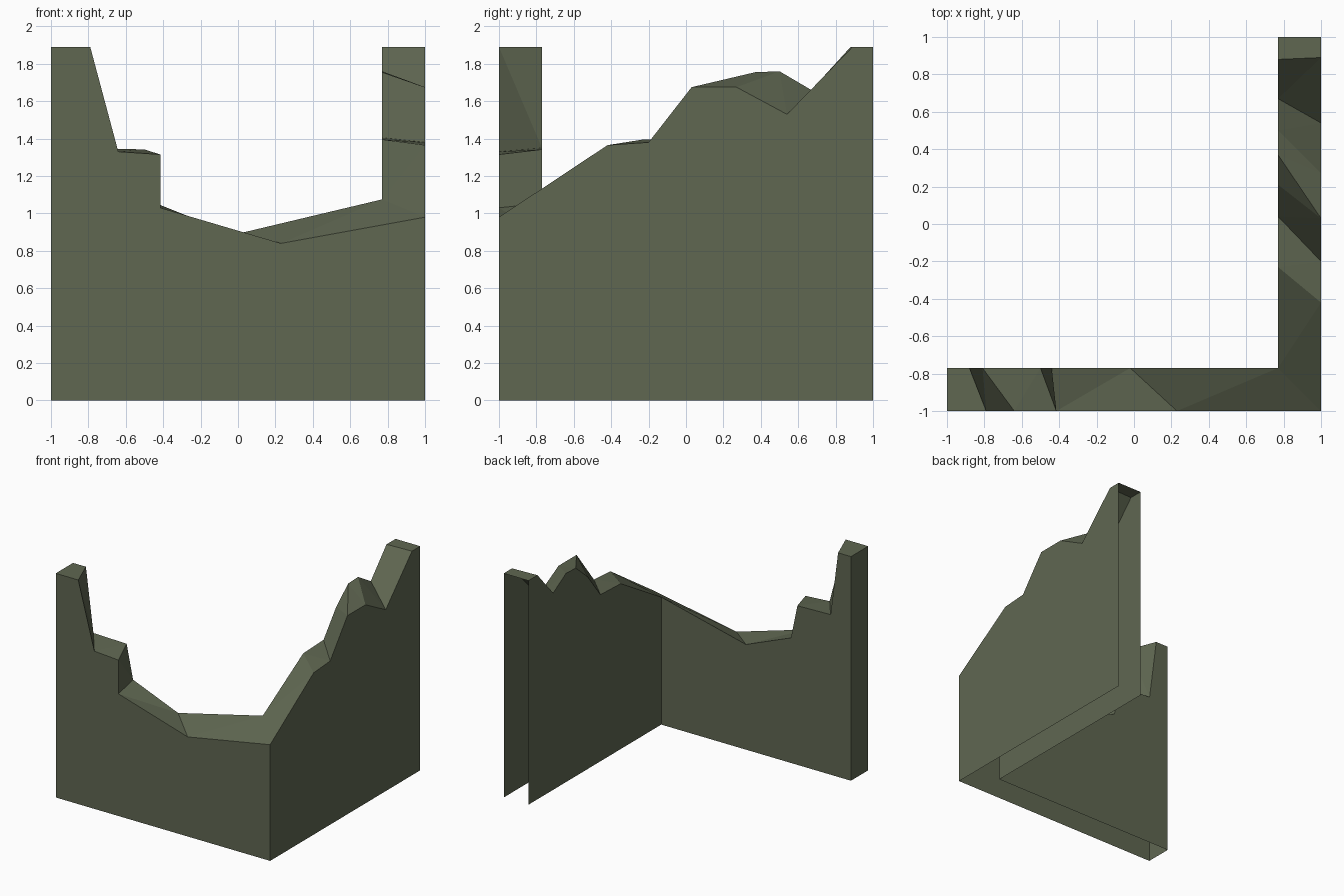
import bpy, bmesh

if "Cube" in bpy.data.objects:
    bpy.data.objects.remove(bpy.data.objects["Cube"])

T = 0.77  # inner face of both wall legs

# Broken top edge as pairs: (position, height) on the outer face, then on the inner face
front = [(-1, 1.89, -1, 1.89), (-0.79, 1.89, -0.88, 1.89), (-0.64, 1.33, -0.81, 1.35),
         (-0.415, 1.315, -0.5, 1.342), (-0.415, 1.03, -0.44, 1.055),
         (0.23, 0.84, -0.02, 0.887), (1, 0.98, T, 1.075)]
side = [(-1, 0.98, -T, 1.075), (-0.42, 1.365, -0.23, 1.395), (-0.2, 1.38, 0.04, 1.405),
        (0.03, 1.675, 0.21, 1.62), (0.03, 1.675, 0.37, 1.755), (0.27, 1.675, 0.5, 1.76),
        (0.54, 1.53, 0.67, 1.66), (0.89, 1.89, 0.88, 1.89), (1, 1.89, 1, 1.89)]

bm = bmesh.new()


def face(points):
    bm.faces.new([bm.verts.new(p) for p in points])


def wall_leg(pairs, outer_at, inner_at):
    """Outer face, inner face and ragged top of one leg (underside left open)."""
    outer = [outer_at(p[0], p[1]) for p in pairs]
    inner = [inner_at(p[2], p[3]) for p in pairs]
    ground = lambda p: (p[0], p[1], 0)
    face([ground(outer[0]), ground(outer[-1])] + outer[::-1])
    face([ground(inner[-1]), ground(inner[0])] + inner)
    for i in range(len(pairs) - 1):
        quad = [outer[i], outer[i + 1], inner[i + 1], inner[i]]
        face([p for k, p in enumerate(quad) if p != quad[k - 1]])


# Front leg along x, right leg along y
wall_leg(front, lambda s, z: (s, -1, z), lambda s, z: (s, -T, z))
wall_leg(side, lambda s, z: (1, s, z), lambda s, z: (T, s, z))

# Closed left end; the back end of the right leg is open
face([(-1, -1, 0), (-1, -1, 1.89), (-1, -T, 1.89), (-1, -T, 0)])

bmesh.ops.remove_doubles(bm, verts=bm.verts[:], dist=0.0005)
bmesh.ops.triangulate(bm, faces=[f for f in bm.faces if abs(f.normal.z) > 0.01 or len(f.verts) > 4])
mesh = bpy.data.meshes.new("ruined_corner_wall")
bm.to_mesh(mesh)
bm.free()

stone = bpy.data.materials.new("mossy grey stone")
stone.diffuse_color = (0.115, 0.135, 0.083, 1)
stone.use_nodes = True
stone.node_tree.nodes["Principled BSDF"].inputs["Base Color"].default_value = stone.diffuse_color
mesh.materials.append(stone)
wall = bpy.data.objects.new("ruined_corner_wall", mesh)
bpy.context.collection.objects.link(wall)
